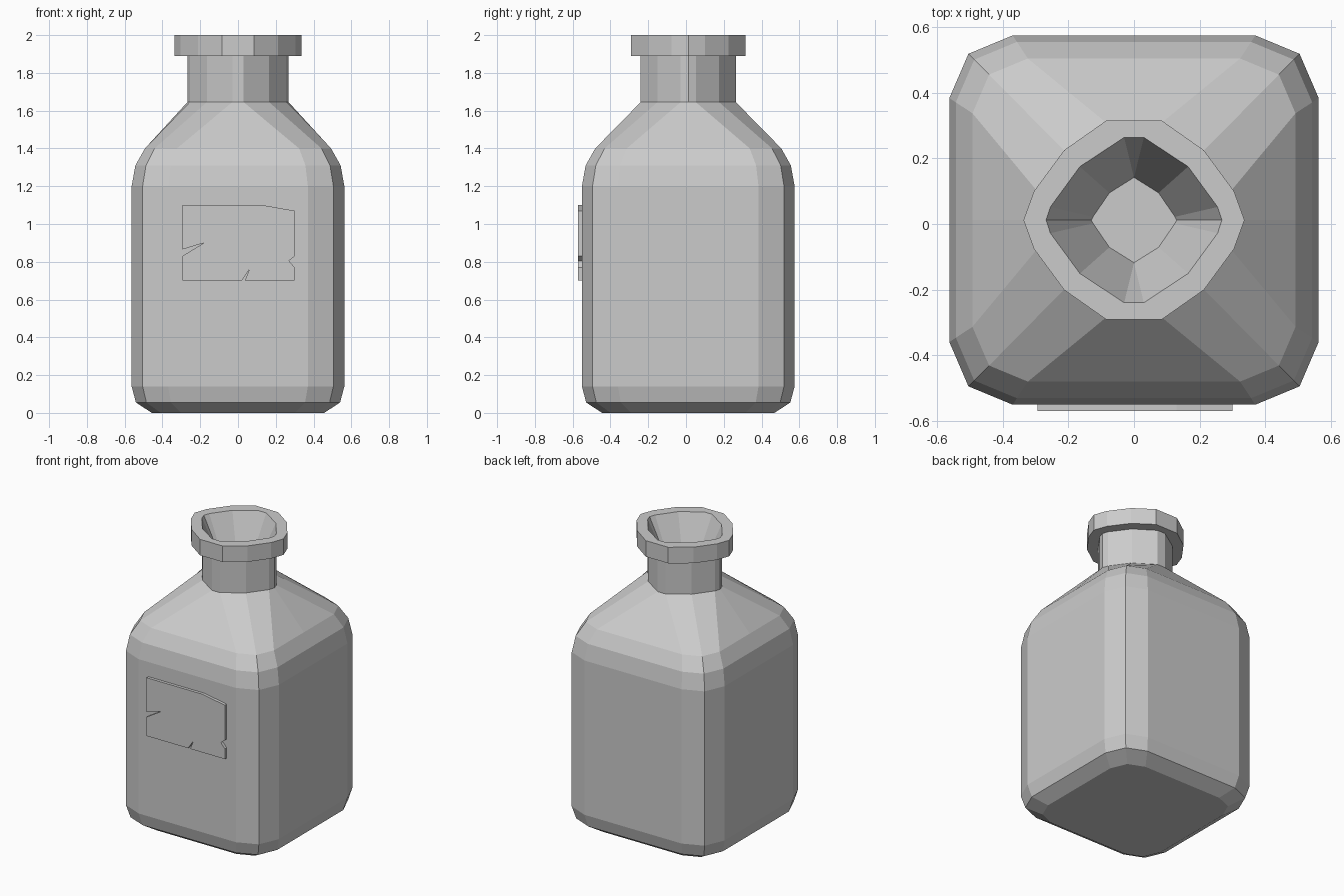
import bpy
import bmesh

if "Cube" in bpy.data.objects:
    bpy.data.objects.remove(bpy.data.objects["Cube"], do_unlink=True)

CENTRE_Y = 0.012

grey = bpy.data.materials.new("plain_grey")
grey.use_nodes = True
colour = (0.6, 0.6, 0.6, 1)
grey.diffuse_color = colour
grey.node_tree.nodes["Principled BSDF"].inputs["Base Color"].default_value = colour


def finish(name, bm):
    mesh = bpy.data.meshes.new(name)
    bm.to_mesh(mesh)
    bm.free()
    mesh.materials.append(grey)
    obj = bpy.data.objects.new(name, mesh)
    bpy.context.collection.objects.link(obj)
    return obj


def ring(quarter, z, scale=1.0):
    """Mirror a quarter outline (back edge to right middle) into a full loop."""
    half = quarter[::-1] + [(-x, y) for x, y in quarter]
    loop = half + [(x, -y) for x, y in half[-2:0:-1]]
    return [(x * scale, y * scale + CENTRE_Y, z) for x, y in loop]


def loft(name, rings, cap_start=False, cap_end=False):
    bm = bmesh.new()
    loops = [[bm.verts.new(p) for p in r] for r in rings]
    count = len(loops[0])
    for low, high in zip(loops, loops[1:]):
        for i in range(count):
            j = (i + 1) % count
            bm.faces.new((low[i], low[j], high[j], high[i]))
    if cap_start:
        bm.faces.new(loops[0][::-1])
    if cap_end:
        bm.faces.new(loops[-1])
    bmesh.ops.remove_doubles(bm, verts=bm.verts, dist=0.0005)
    return finish(name, bm)


# Quarter outlines of each cross-section
body_q = [(0.37, 0.563), (0.505, 0.507), (0.563, 0.372), (0.563, 0)]
neck_q = [(0.03, 0.252), (0.165, 0.163), (0.255, 0.04), (0.268, 0)]
rim_q = [(0.085, 0.303), (0.213, 0.213), (0.305, 0.088), (0.337, 0)]
well_q = [(0, 0.13), (0.075, 0.083), (0.125, 0.01), (0.13, 0)]

# Square body with chamfered foot and sloping shoulders
profile = [(0, 0.81), (0.055, 0.96), (0.14, 1), (1.2, 1), (1.31, 0.965), (1.4, 0.875)]
body_rings = [ring(body_q, z, s) for z, s in profile]
loft("bottle_body", body_rings + [ring(neck_q, 1.645)], cap_start=True)

# Neck
loft("bottle_neck", [ring(neck_q, 1.645), ring(neck_q, 1.89)])

# Rim with the funnel-shaped mouth
loft("bottle_rim", [ring(neck_q, 1.89), ring(rim_q, 1.89), ring(rim_q, 2.0),
                    ring(neck_q, 2.0), ring(well_q, 1.72)], cap_end=True)

# Torn label on the front
outline = [(-0.295, 1.1), (-0.295, 0.865), (-0.18, 0.9), (-0.295, 0.83),
           (-0.295, 0.7), (0.02, 0.7), (0.06, 0.76), (0.037, 0.7), (0.3, 0.7),
           (0.3, 0.77), (0.27, 0.805), (0.3, 0.83), (0.3, 1.07), (0.13, 1.1)]
bm = bmesh.new()
front = bm.faces.new([bm.verts.new((x, -0.551, z)) for x, z in outline])
extruded = bmesh.ops.extrude_face_region(bm, geom=[front])["geom"]
moved = [v for v in extruded if isinstance(v, bmesh.types.BMVert)]
bmesh.ops.translate(bm, verts=moved, vec=(0, -0.02, 0))
bmesh.ops.recalc_face_normals(bm, faces=bm.faces)
finish("front_label", bm)
